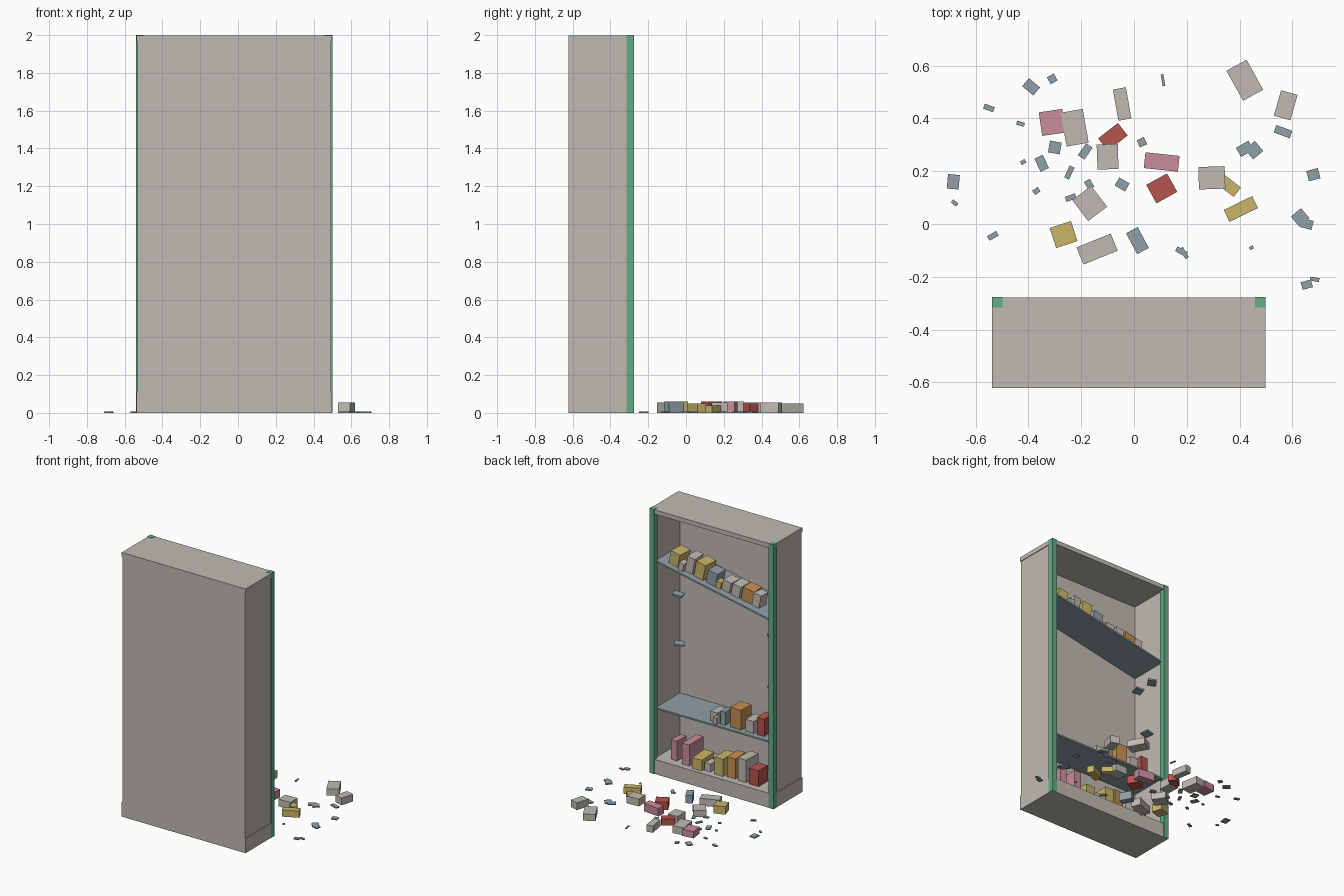
import bpy
import bmesh
from math import radians, atan2
from mathutils import Matrix, Vector

default_cube = bpy.data.objects.get("Cube")
if default_cube:
    bpy.data.objects.remove(default_cube, do_unlink=True)


def make_material(name, rgb):
    mat = bpy.data.materials.new(name)
    mat.use_nodes = True
    color = (*rgb, 1.0)
    mat.diffuse_color = color
    mat.node_tree.nodes["Principled BSDF"].inputs["Base Color"].default_value = color
    return mat


warm_grey = make_material("warm_grey", (.53, .50, .45))
green = make_material("green", (.13, .41, .24))
blue_grey = make_material("blue_grey", (.28, .35, .38))
pink = make_material("pink", (.59, .27, .34))
red = make_material("red", (.47, .09, .075))
yellow = make_material("yellow", (.58, .46, .14))
orange = make_material("orange", (.57, .28, .08))


def add_block(name, size, location, mat, turn=0.0, lean=0.0):
    """Box whose location is the centre of its underside."""
    bm = bmesh.new()
    bmesh.ops.create_cube(bm, size=1.0)
    bmesh.ops.translate(bm, vec=(0, 0, .5), verts=bm.verts)
    bmesh.ops.scale(bm, vec=size, verts=bm.verts)
    bmesh.ops.transform(
        bm,
        matrix=Matrix.Rotation(lean, 4, 'Y') @ Matrix.Rotation(turn, 4, 'Z'),
        verts=bm.verts,
    )
    mesh = bpy.data.meshes.new(name)
    bm.to_mesh(mesh)
    bm.free()
    mesh.materials.append(mat)
    obj = bpy.data.objects.new(name, mesh)
    obj.location = Vector(location)
    bpy.context.collection.objects.link(obj)
    return obj


# Cabinet shell, open towards +y
MID_X, MID_Y = -.02, -.45
WIDTH, DEPTH = 1.036, .342
BASE_TOP, CAP_BOTTOM = .11, 1.965
WALL = .025
INNER_HEIGHT = CAP_BOTTOM - BASE_TOP

add_block("plinth", (WIDTH, DEPTH, BASE_TOP), (MID_X, MID_Y, 0), warm_grey)
add_block("top_cap", (WIDTH, DEPTH, 1.998 - CAP_BOTTOM),
          (MID_X, MID_Y, CAP_BOTTOM), warm_grey)
add_block("rear_panel", (WIDTH - .01, WALL, INNER_HEIGHT),
          (MID_X, MID_Y - DEPTH / 2 + WALL / 2, BASE_TOP), warm_grey)

for side, label in ((-1, "right"), (1, "left")):
    add_block(f"{label}_wall", (WALL, DEPTH - .004, INNER_HEIGHT),
              (MID_X + side * (WIDTH / 2 - .005 - WALL / 2), MID_Y, BASE_TOP),
              warm_grey)
    add_block(f"{label}_corner_post", (.04, .04, 2.0),
              (MID_X + side * (WIDTH / 2 - .019), -.296, 0), green)

# Shelves: the upper one has slipped down at one end
SHELF_SPAN, SHELF_DEPTH, SHELF_THICK = .98, .29, .012
LEVEL_Z, SLIPPED_Z, SLOPE = .478, 1.498, .199
lean_angle = -atan2(SLOPE, 1)

add_block("lower_shelf", (SHELF_SPAN, SHELF_DEPTH, SHELF_THICK),
          (MID_X, MID_Y, LEVEL_Z), blue_grey)
add_block("slipped_shelf", (SHELF_SPAN * 1.02, SHELF_DEPTH, SHELF_THICK),
          (MID_X, MID_Y, SLIPPED_Z + SLOPE * MID_X), blue_grey, lean=lean_angle)


# Boxes standing on shelves: x, y, width, depth, height in hundredths
def stock_shelf(name, boxes, floor_z, slope=0.0):
    for i, (mat, *values) in enumerate(boxes):
        x, y, w, d, h = (v / 100 for v in values)
        add_block(f"{name}_box_{i}", (w, d, h), (x, y, floor_z + slope * x), mat,
                  turn=radians((i % 3 - 1) * 3), lean=-atan2(slope, 1))


stock_shelf("slipped_shelf", [
    (yellow, 35, -41, 8, 12, 10),
    (warm_grey, 28, -36, 4, 6, 6),
    (warm_grey, 23, -41, 6, 11, 12),
    (yellow, 14, -41, 8, 12, 12),
    (blue_grey, 4, -40, 8, 10, 10),
    (yellow, -2, -38, 4, 6, 5),
    (warm_grey, -8, -41, 7, 10, 8),
    (warm_grey, -16, -41, 7, 11, 9),
    (orange, -25, -41, 9, 10, 10),
    (warm_grey, -33, -40, 6, 8, 10),
], SLIPPED_Z + SHELF_THICK, SLOPE)

stock_shelf("lower_shelf", [
    (warm_grey, 1, -40, 6, 10, 7),
    (warm_grey, -2, -34, 3, 5, 5),
    (blue_grey, -7, -38, 4, 8, 10),
    (orange, -18, -40, 9, 12, 15),
    (warm_grey, -29, -40, 7, 11, 9),
    (red, -38, -40, 6, 11, 13),
], LEVEL_Z + SHELF_THICK)

stock_shelf("plinth", [
    (pink, 34, -40, 5, 11, 15),
    (pink, 23, -41, 6, 17, 16),
    (yellow, 13, -39, 8, 16, 8),
    (warm_grey, 5, -37, 5, 8, 6),
    (yellow, -5, -39, 7, 14, 13),
    (orange, -14, -40, 7, 13, 15),
    (warm_grey, -24, -40, 7, 14, 17),
    (red, -34, -38, 8, 11, 12),
], BASE_TOP)

# Boxes fallen on the ground: x, y, width, depth, height (hundredths), turn
fallen = [
    (warm_grey, 42, 54.5, 8.7, 13, 5, 29),
    (warm_grey, 57.5, 45, 6.5, 10, 5.5, -16),
    (warm_grey, -4.5, 45.5, 5, 12, 5, 10),
    (pink, -31, 38.5, 9, 9, 5, 8),
    (warm_grey, -22.5, 36.5, 8.5, 13, 5.5, 10),
    (red, -8, 33, 9.5, 6, 5, 38),
    (warm_grey, -10, 25.5, 8, 9.5, 6, 2),
    (pink, 10.5, 23.5, 13, 6, 6, -6),
    (red, 10.5, 13.5, 9, 8, 6, 29),
    (warm_grey, 29.5, 17.5, 10, 8.5, 5.5, 2),
    (yellow, 36, 14.5, 8, 4.5, 4, -38),
    (yellow, 40.5, 5.7, 12, 5, 5, 26),
    (warm_grey, -16.8, 7.8, 9, 10, 5, 37),
    (yellow, -26.7, -4, 8.5, 8, 6, 18),
    (warm_grey, -14, -9.5, 14, 7, 5.5, 22),
    (blue_grey, 1.3, -6.3, 5, 9, 6, 28),
]
for i, (mat, *values, turn) in enumerate(fallen):
    x, y, w, d, h = (v / 100 for v in values)
    add_block(f"fallen_box_{i}", (w, d, h), (x, y, 0), mat, radians(turn))

# Shards on the ground: x, y, width, depth (hundredths), turn
shards_near = [
    (-55, 44, 4, 2, -20), (-39, 52, 5.5, 4, -40), (-31, 55, 3, 3, 30),
    (-43, 38, 3, 1.5, -15), (11, 54.5, 1, 4.5, 10), (3, 31, 3, 3, 25),
    (-30, 29, 4.5, 4.5, -10), (-35, 23, 3.5, 5.5, 25), (-42, 23.5, 2, 1.5, 30),
    (-18.5, 27.5, 3, 5.5, -35), (-24.5, 19.5, 2, 5, -25), (-37, 12.5, 2.5, 2, 35),
    (-17, 15, 2.5, 3.5, 30), (-24, 10, 4, 2, 20),
]
shards_far = [
    (-4.5, 15, 4.5, 3.5, -30), (-68.5, 16, 4.5, 5.5, -5), (-68, 8, 2.5, 1.5, -40),
    (-53.5, -4.5, 4, 2, 30), (56.5, 35, 6.5, 3, -20), (42, 28.5, 5.5, 4, 30),
    (45.5, 28, 5, 5, 40), (68, 18.7, 4.5, 4, 15), (63, 2.5, 5, 5, 40),
    (65.5, 0, 4.5, 3.5, -15), (44.5, -9, 1.5, 1.2, 20), (18, -10.5, 4.5, 2, -30),
    (19, -11, 1.5, 4.5, 30), (65.5, -23, 4, 3, 15), (68.5, -21, 3.5, 1.5, -10),
]
for i, (*values, turn) in enumerate(shards_near + shards_far):
    x, y, w, d = (v / 100 for v in values)
    add_block(f"ground_shard_{i}", (w, d, .008), (x, y, 0), blue_grey, radians(turn))

# Shelf fragments still held along the inner walls
fragments = [
    (.38, -.45, 1.31), (.37, -.45, .94),
    (-.47, -.37, 1.25), (-.44, -.48, 1.22), (-.45, -.4, .85),
]
for i, spot in enumerate(fragments):
    add_block(f"wall_fragment_{i}", (.07, .06, SHELF_THICK), spot, blue_grey,
              turn=radians(15 + i * 20), lean=radians(-8))
